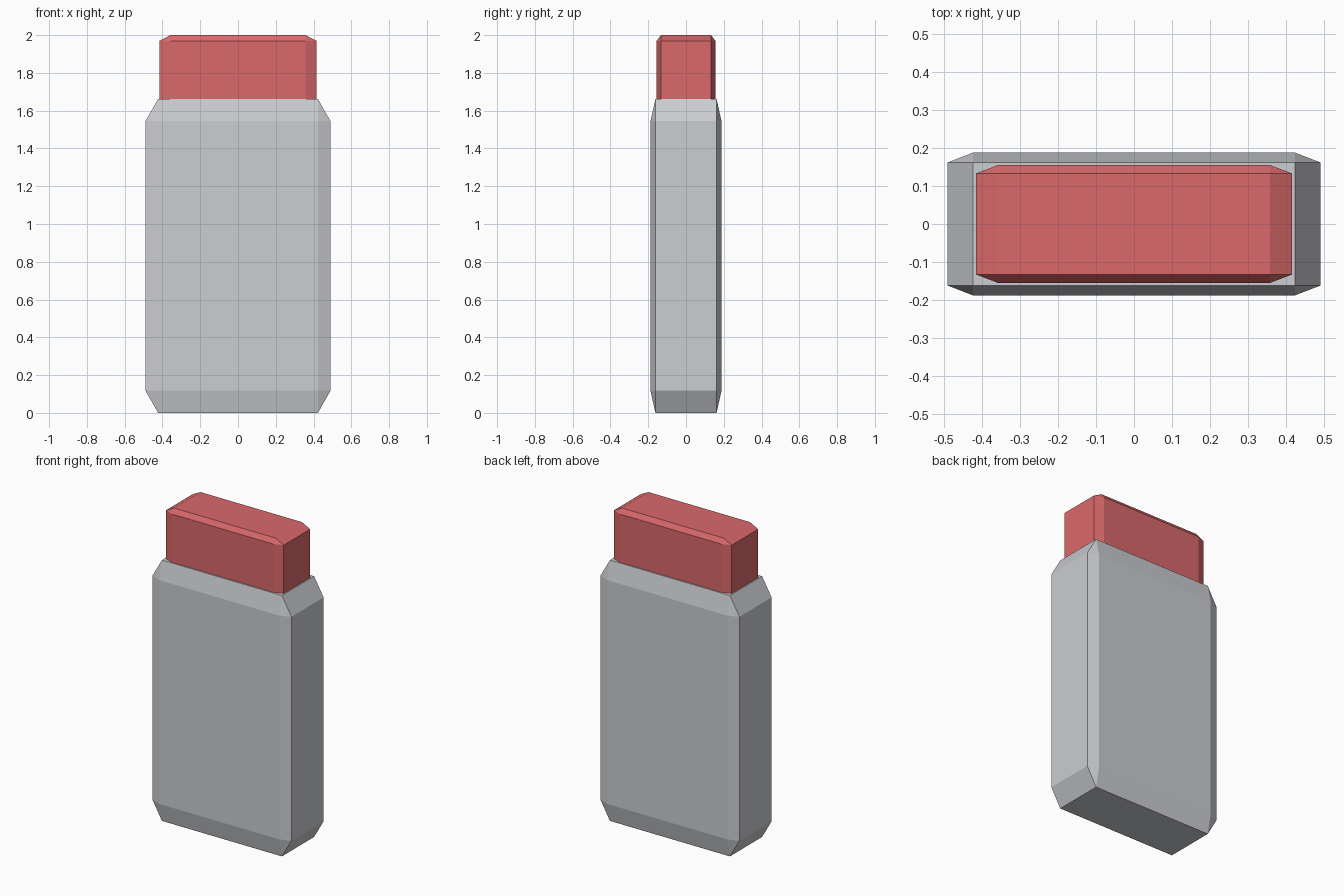
import bpy
import bmesh
from itertools import product

cube = bpy.data.objects.get("Cube")
if cube:
    bpy.data.objects.remove(cube, do_unlink=True)


def make_material(name, rgb):
    mat = bpy.data.materials.new(name)
    mat.use_nodes = True
    mat.diffuse_color = (*rgb, 1)
    mat.node_tree.nodes["Principled BSDF"].inputs["Base Color"].default_value = (*rgb, 1)
    return mat


def chamfered_block(name, outer, inset, z_low, z_high, mat):
    """Box with flat chamfers; outer holds half sizes, inset the chamfer on each axis."""
    half = (outer[0], outer[1], (z_high - z_low) / 2)
    bm = bmesh.new()
    # Each corner is cut to a triangle: one point on each of its three faces
    for signs in product((-1, 1), repeat=3):
        for face_axis in range(3):
            bm.verts.new([s * (half[a] - (0 if a == face_axis else inset[a]))
                          for a, s in enumerate(signs)])
    hull = bmesh.ops.convex_hull(bm, input=bm.verts)
    bmesh.ops.dissolve_limit(bm, angle_limit=0.01, verts=bm.verts, edges=bm.edges)
    bmesh.ops.recalc_face_normals(bm, faces=bm.faces)
    mesh = bpy.data.meshes.new(name)
    bm.to_mesh(mesh)
    bm.free()
    mesh.materials.append(mat)
    obj = bpy.data.objects.new(name, mesh)
    obj.location.z = (z_low + z_high) / 2
    bpy.context.collection.objects.link(obj)
    return obj


grey = make_material("light_grey", (0.6, 0.61, 0.64))
red = make_material("soft_red", (0.7, 0.14, 0.145))

# Bottle body, then the cap seated slightly into its top
chamfered_block("body", (0.49, 0.188), (0.067, 0.026, 0.118), 0, 1.662, grey)
chamfered_block("cap", (0.415, 0.155), (0.057, 0.022, 0.03), 1.63, 2, red)
